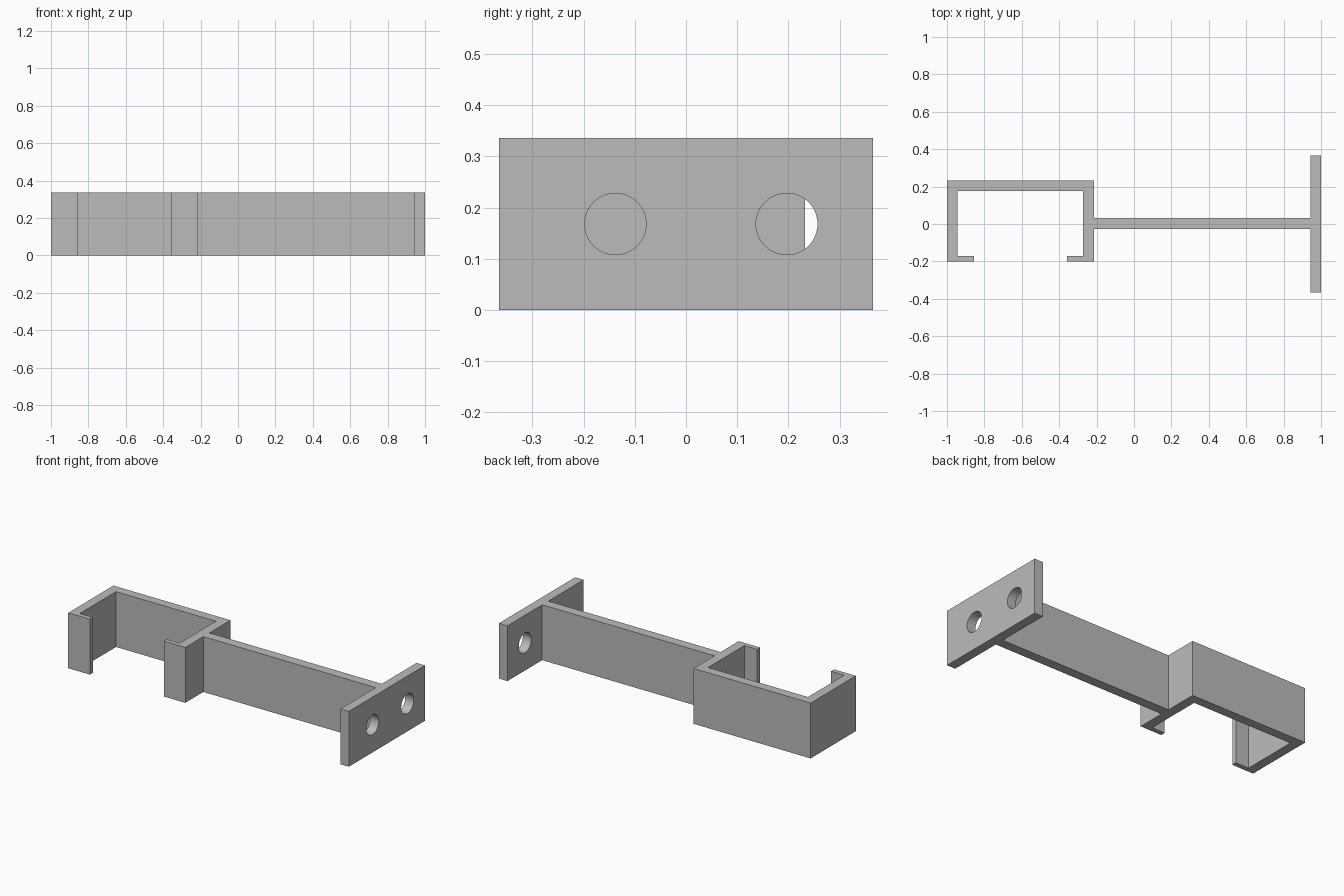
import bpy, bmesh, math
from mathutils import Matrix

cube = bpy.data.objects.get("Cube")
if cube:
    bpy.data.objects.remove(cube, do_unlink=True)

HEIGHT = 0.336
grey = bpy.data.materials.new("grey plastic")
grey.use_nodes = True
colour = (0.5, 0.5, 0.5, 1)
grey.diffuse_color = colour
grey.node_tree.nodes["Principled BSDF"].inputs["Base Color"].default_value = colour


def make_object(name, bm):
    bmesh.ops.recalc_face_normals(bm, faces=bm.faces[:])
    mesh = bpy.data.meshes.new(name)
    bm.to_mesh(mesh)
    bm.free()
    mesh.materials.append(grey)
    obj = bpy.data.objects.new(name, mesh)
    bpy.context.collection.objects.link(obj)
    return obj


# Bracket outline: channel clamp, connecting arm and mounting plate
outline = [
    (-1, -0.2), (-0.855, -0.2), (-0.855, -0.171), (-0.943, -0.171),
    (-0.943, 0.177), (-0.272, 0.177), (-0.272, -0.171), (-0.358, -0.171),
    (-0.358, -0.2), (-0.214, -0.2), (-0.214, -0.027), (0.943, -0.027),
    (0.943, -0.365), (1, -0.365), (1, 0.365), (0.943, 0.365),
    (0.943, 0.032), (-0.214, 0.032), (-0.214, 0.233), (-1, 0.233),
]
bm = bmesh.new()
base = bm.faces.new([bm.verts.new((x, y, 0)) for x, y in outline])
extruded = bmesh.ops.extrude_face_region(bm, geom=[base], use_keep_orig=True)
top = [g for g in extruded["geom"] if isinstance(g, bmesh.types.BMVert)]
bmesh.ops.translate(bm, verts=top, vec=(0, 0, HEIGHT))
bracket = make_object("bracket", bm)

# Screw holes through the mounting plate
bm = bmesh.new()
for y in (-0.138, 0.197):
    place = Matrix.Translation((0.97, y, HEIGHT / 2)) @ Matrix.Rotation(math.pi / 2, 4, "Y")
    bmesh.ops.create_cone(bm, cap_ends=True, segments=64, radius1=0.06,
                          radius2=0.06, depth=0.2, matrix=place)
cutter = make_object("screw_hole_cutter", bm)
cutter.hide_render = True

cut = bracket.modifiers.new("screw holes", "BOOLEAN")
cut.operation = "DIFFERENCE"
cut.solver = "EXACT"
cut.object = cutter

# Apply the cut, then smooth only the hole walls
bpy.ops.object.select_all(action="DESELECT")
bracket.select_set(True)
bpy.context.view_layer.objects.active = bracket
bpy.ops.object.modifier_apply(modifier=cut.name)
bpy.data.objects.remove(cutter, do_unlink=True)
bpy.ops.object.shade_smooth_by_angle(angle=math.radians(30))
